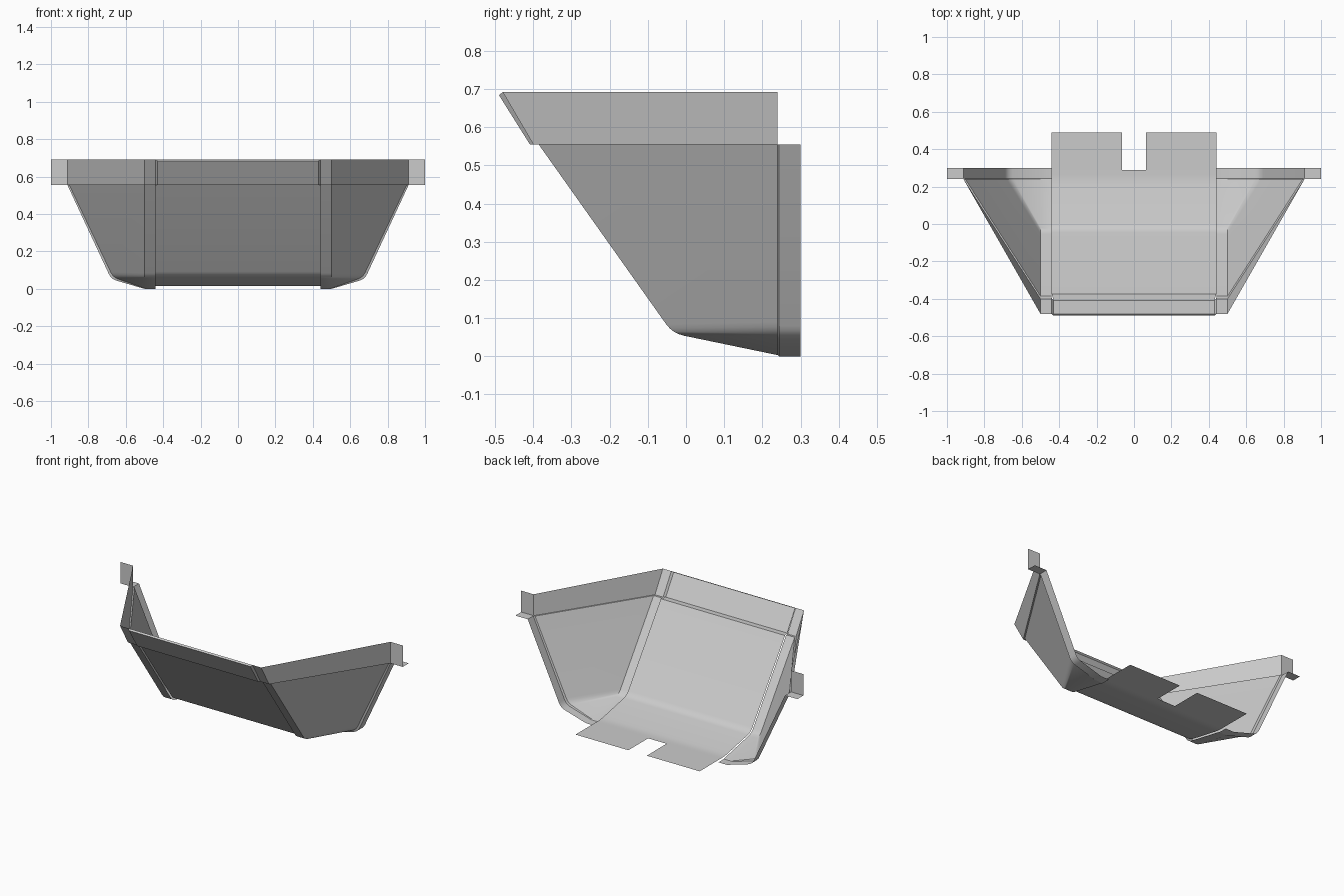
import bpy, bmesh, math
from mathutils import Vector

if "Cube" in bpy.data.objects:
    bpy.data.objects.remove(bpy.data.objects["Cube"])


def sheet(name, strips, mirror=False):
    """Build one sheet object from lofts; each loft is a list of equal-length point rows."""
    bm = bmesh.new()
    for rows in strips:
        grid = [[bm.verts.new(p) for p in row] for row in rows]
        for a, b in zip(grid, grid[1:]):
            for i in range(len(a) - 1):
                bm.faces.new((a[i], a[i + 1], b[i + 1], b[i]))
    bmesh.ops.remove_doubles(bm, verts=bm.verts, dist=0.0005)
    bmesh.ops.recalc_face_normals(bm, faces=bm.faces)
    me = bpy.data.meshes.new(name)
    bm.to_mesh(me)
    bm.free()
    ob = bpy.data.objects.new(name, me)
    bpy.context.collection.objects.link(ob)
    if mirror:
        ob.modifiers.new("mirror", 'MIRROR')
    bpy.ops.object.select_all(action='DESELECT')
    ob.select_set(True)
    bpy.context.view_layer.objects.active = ob
    bpy.ops.object.shade_smooth_by_angle(angle=math.radians(25))
    return ob


def rounded(pts, d=0.03, n=5):
    """Round the inner corners of a polyline."""
    pts = [Vector(p) for p in pts]
    out = [pts[0]]
    for a, b, c in zip(pts, pts[1:], pts[2:]):
        p, q = b + (a - b).normalized() * d, b + (c - b).normalized() * d
        for i in range(n):
            t = i / (n - 1)
            out.append(p * (1 - t) ** 2 + b * 2 * t * (1 - t) + q * t * t)
    return out + [pts[-1]]


def row(y, z, *xs):
    return [(x, y, z) for x in xs]


# centre plate: sloped front, bent underside, two rear flaps around a notch
prof = rounded([(-0.374, 0.555), (-0.027, 0.068), (0.235, 0.015), (0.29, 0.015)])
xs = (-0.44, -0.065, 0.065, 0.44)
main = [row(p.x, p.y, *xs) for p in prof]
flaps = [[row(0.29, 0.015, a, b), row(0.49, 0.015, a, b)]
         for a, b in ((-0.44, -0.065), (0.065, 0.44))]
sheet("centre_plate", [main] + flaps)

# raised centre lip with narrow returns and the ledge below it
X, W = 0.44, 0.43
sheet("centre_lip", [
    [row(-0.48, 0.692, -X, X), row(-0.49, 0.684, -W, W),
     row(-0.409, 0.555, -W, W), row(-0.374, 0.555, -X, X)],
    [[(-X, -0.48, 0.692), (-X, -0.396, 0.555)], [(-W, -0.49, 0.684), (-W, -0.409, 0.555)]],
    [[(X, -0.48, 0.692), (X, -0.396, 0.555)], [(W, -0.49, 0.684), (W, -0.409, 0.555)]],
])

# side wings: joining strip, swept panel with bent triangular underside, rear flange
front = rounded([(0.5, -0.386, 0.555), (0.5, -0.035, 0.06), (0.5, 0.24, 0.003)])
rear = rounded([(0.902, 0.24, 0.555), (0.668, 0.24, 0.062), (0.5, 0.24, 0.003)])
edge = rounded([(0.912, 0.244, 0.555), (0.678, 0.244, 0.052), (0.5, 0.244, 0.0)])
back = [p + Vector((0, 0.056, 0)) for p in edge]
inner = [Vector((0.44, p.y, p.z)) for p in front]
sheet("side_wing", [
    [inner, front, rear, edge, back],
    [row(0.24, 0.003, 0.44, 0.5), row(0.244, 0.0, 0.44, 0.5), row(0.3, 0.0, 0.44, 0.5)],
], mirror=True)

# upper band of the wings, with ledge onto the panel below
sheet("wing_band", [[
    [(0.44, -0.48, 0.692), (0.5, -0.48, 0.692), (0.912, 0.24, 0.692)],
    [(0.44, -0.4, 0.555), (0.5, -0.4, 0.555), (0.912, 0.24, 0.555)],
    [(0.44, -0.386, 0.555), (0.5, -0.386, 0.555), (0.902, 0.24, 0.555)],
]], mirror=True)

# outer mounting tabs: upright plate with a foot
sheet("mounting_tab", [[row(0.24, 0.692, 0.912, 1), row(0.24, 0.555, 0.912, 1),
                        row(0.3, 0.555, 0.912, 1)]], mirror=True)
